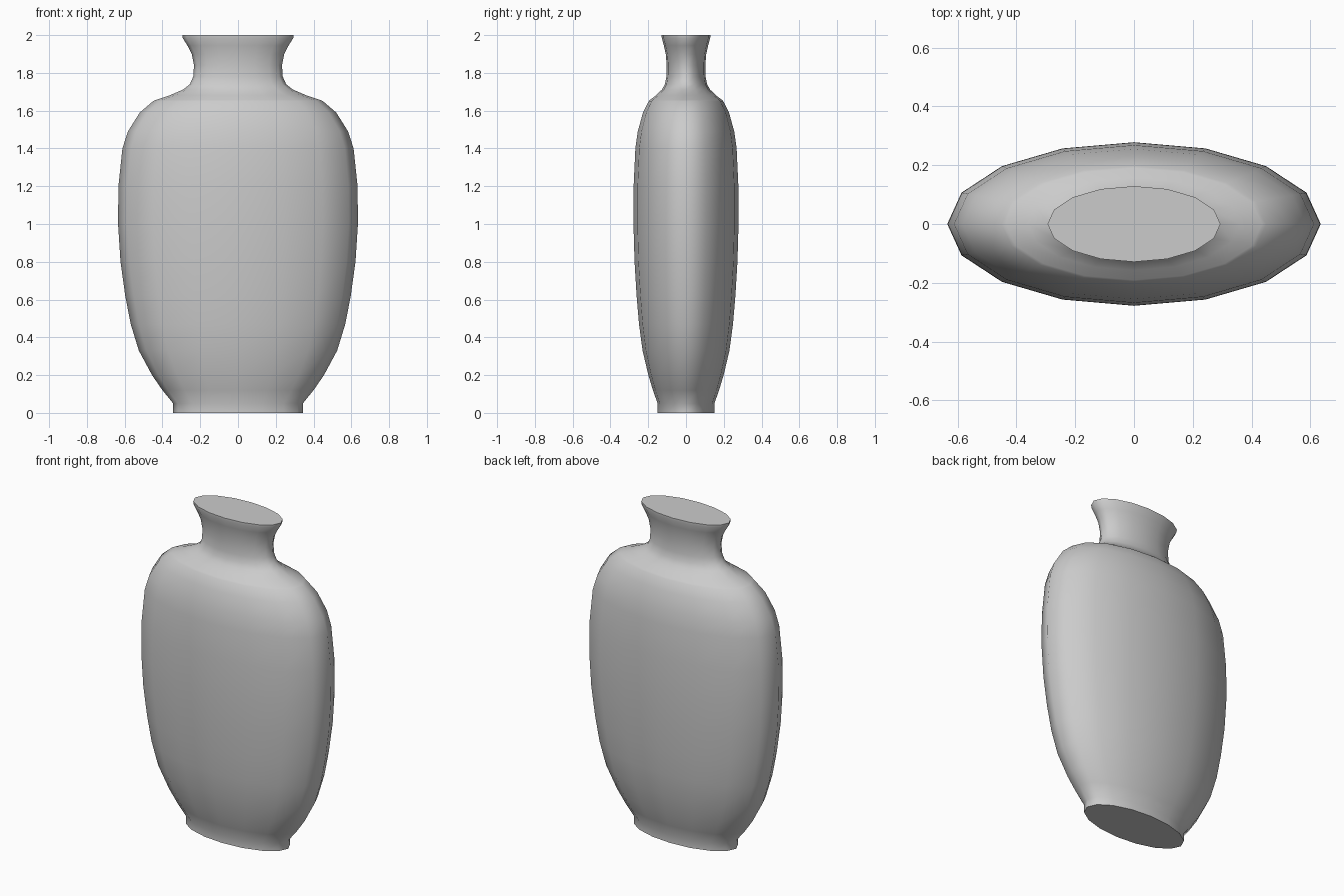
import bpy, bmesh, math

if "Cube" in bpy.data.objects:
    bpy.data.objects.remove(bpy.data.objects["Cube"])

SIDES = 16
DEPTH = 0.438  # depth of the oval section relative to its width

# half-width and height, from foot to lip
PROFILE = [
    (0.343, 0.0), (0.343, 0.05), (0.40, 0.12), (0.455, 0.2), (0.525, 0.33),
    (0.568, 0.47), (0.597, 0.62), (0.622, 0.80), (0.635, 1.0), (0.633, 1.2),
    (0.612, 1.4), (0.583, 1.49), (0.52, 1.59), (0.45, 1.65), (0.435, 1.657),
    (0.36, 1.682), (0.29, 1.712), (0.255, 1.74), (0.237, 1.78), (0.233, 1.84),
    (0.245, 1.90), (0.268, 1.945), (0.293, 1.985), (0.294, 2.0),
]

# oval body skinned ring by ring
bm = bmesh.new()
rings = []
for r, z in PROFILE:
    rings.append([bm.verts.new((r * math.cos(a), r * DEPTH * math.sin(a), z))
                  for a in (math.tau * i / SIDES for i in range(SIDES))])
for low, high in zip(rings, rings[1:]):
    for i in range(SIDES):
        j = (i + 1) % SIDES
        bm.faces.new((low[i], low[j], high[j], high[i]))

# flat foot and closed mouth
bm.faces.new(rings[0][::-1])
bm.faces.new(rings[-1])

mesh = bpy.data.meshes.new("vase")
bm.to_mesh(mesh)
bm.free()
vase = bpy.data.objects.new("vase", mesh)
bpy.context.collection.objects.link(vase)
bpy.context.view_layer.objects.active = vase
vase.select_set(True)
bpy.ops.object.shade_smooth_by_angle(angle=math.radians(60))
